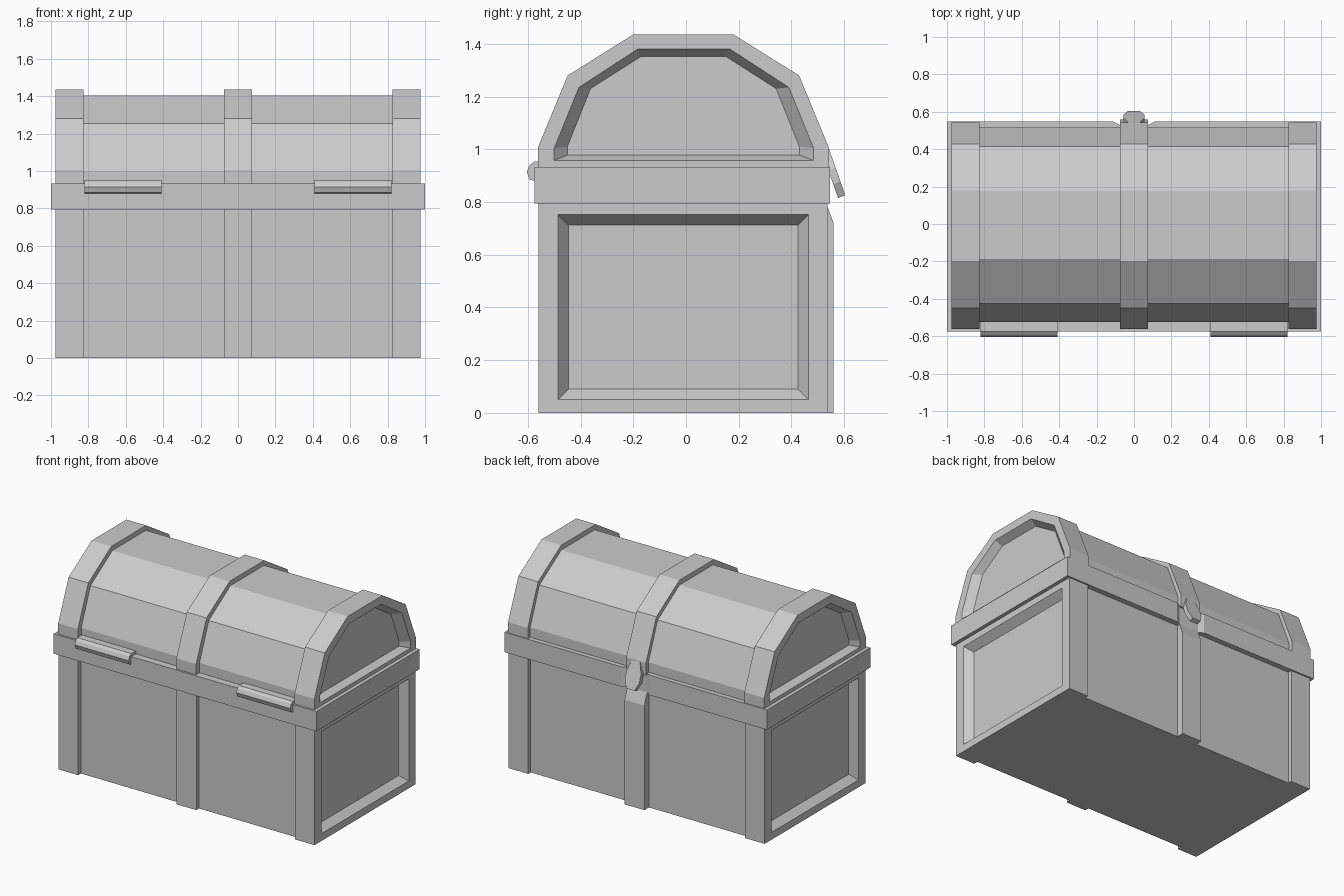
import bpy, bmesh

if "Cube" in bpy.data.objects:
    bpy.data.objects.remove(bpy.data.objects["Cube"])


def loft(name, loops, mirror=False):
    """Bridge equal-length loops of 3D points and cap both ends."""
    bm = bmesh.new()
    rings = [[bm.verts.new(p) for p in loop] for loop in loops]
    n = len(rings[0])
    for a, b in zip(rings, rings[1:]):
        for i in range(n):
            j = (i + 1) % n
            bm.faces.new((a[i], a[j], b[j], b[i]))
    bm.faces.new(rings[0][::-1])
    bm.faces.new(rings[-1])
    bmesh.ops.recalc_face_normals(bm, faces=bm.faces[:])
    mesh = bpy.data.meshes.new(name)
    bm.to_mesh(mesh)
    bm.free()
    ob = bpy.data.objects.new(name, mesh)
    bpy.context.collection.objects.link(ob)
    if mirror:
        ob.modifiers.new("Mirror", 'MIRROR').use_axis[0] = True
    return ob


def at_x(x, profile):
    return [(x, y, z) for y, z in profile]


def rect(y0, y1, z0, z1):
    return [(y0, z0), (y0, z1), (y1, z1), (y1, z0)]


def arch(c, z0, steps):
    """Symmetric faceted arch about y = c; steps are (half width, z) going up."""
    left = [(-steps[0][0], z0)] + [(-w, z) for w, z in steps]
    return [(c + y, z) for y, z in left] + [(c - y, z) for y, z in reversed(left)]


END, IN, DEEP = 0.975, 0.825, 0.925

# Body: recessed centre block, panelled end frames, middle strap
loft("body_panels", [at_x(s * 0.84, rect(-0.53, 0.51, 0, 0.80)) for s in (-1, 1)])
frame = rect(-0.56, 0.537, 0, 0.80)
loft("body_end_frame", [at_x(IN, frame), at_x(END, frame),
                        at_x(END, rect(-0.485, 0.465, 0.05, 0.752)),
                        at_x(DEEP, rect(-0.445, 0.425, 0.09, 0.712))], mirror=True)
strap = [(-0.56, 0), (-0.56, 0.80), (0.53, 0.80), (0.56, 0.72), (0.56, 0)]
loft("body_middle_strap", [at_x(s * 0.075, strap) for s in (-1, 1)])

# Rim, with a shallow notch behind the clasp
half = [(0.075, 0.53), (0.11, 0.547), (1, 0.547), (1, -0.575)]
outline = half + [(-x, y) for x, y in reversed(half)]
loft("rim", [[(x, y, z) for x, y in outline] for z in (0.795, 0.932)])

# Lid: inset barrel, arched end frames with sunken panels, middle strap
barrel = arch(-0.005, 0.92, [(0.52, 1.0), (0.42, 1.253), (0.182, 1.403)])
loft("lid_barrel", [at_x(s * 0.84, barrel) for s in (-1, 1)])
hoop = arch(-0.01, 0.92, [(0.552, 1.006), (0.439, 1.28), (0.189, 1.436)])
outer = arch(-0.008, 0.957, [(0.492, 1.004), (0.398, 1.235), (0.175, 1.38)])
inner = arch(-0.01, 0.978, [(0.44, 1.01), (0.352, 1.23), (0.161, 1.352)])
loft("lid_end_frame", [at_x(IN, hoop), at_x(END, hoop),
                       at_x(END, outer), at_x(DEEP, inner)], mirror=True)
loft("lid_middle_strap", [at_x(s * 0.075, hoop) for s in (-1, 1)])

# Hinges on the front side
hinge = [(-0.52, 0.88), (-0.52, 0.953), (-0.575, 0.953), (-0.593, 0.94),
         (-0.604, 0.915), (-0.593, 0.885), (-0.572, 0.88)]
loft("hinge", [at_x(x, hinge) for x in (0.41, 0.82)], mirror=True)

# Clasp: slanted tongue hanging over the rim on the back side
tongue = [(0.03, 0.0), (0.055, 0.4), (0.055, 0.7), (0.032, 1.0)]
tongue += [(-x, t) for x, t in reversed(tongue)]
loft("clasp", [[(x, y0 + t * (y1 - y0), z0 + t * (z1 - z0)) for x, t in tongue]
               for y0, z0, y1, z1 in ((0.515, 0.99, 0.577, 0.815),
                                      (0.543, 1.0, 0.604, 0.826))])
